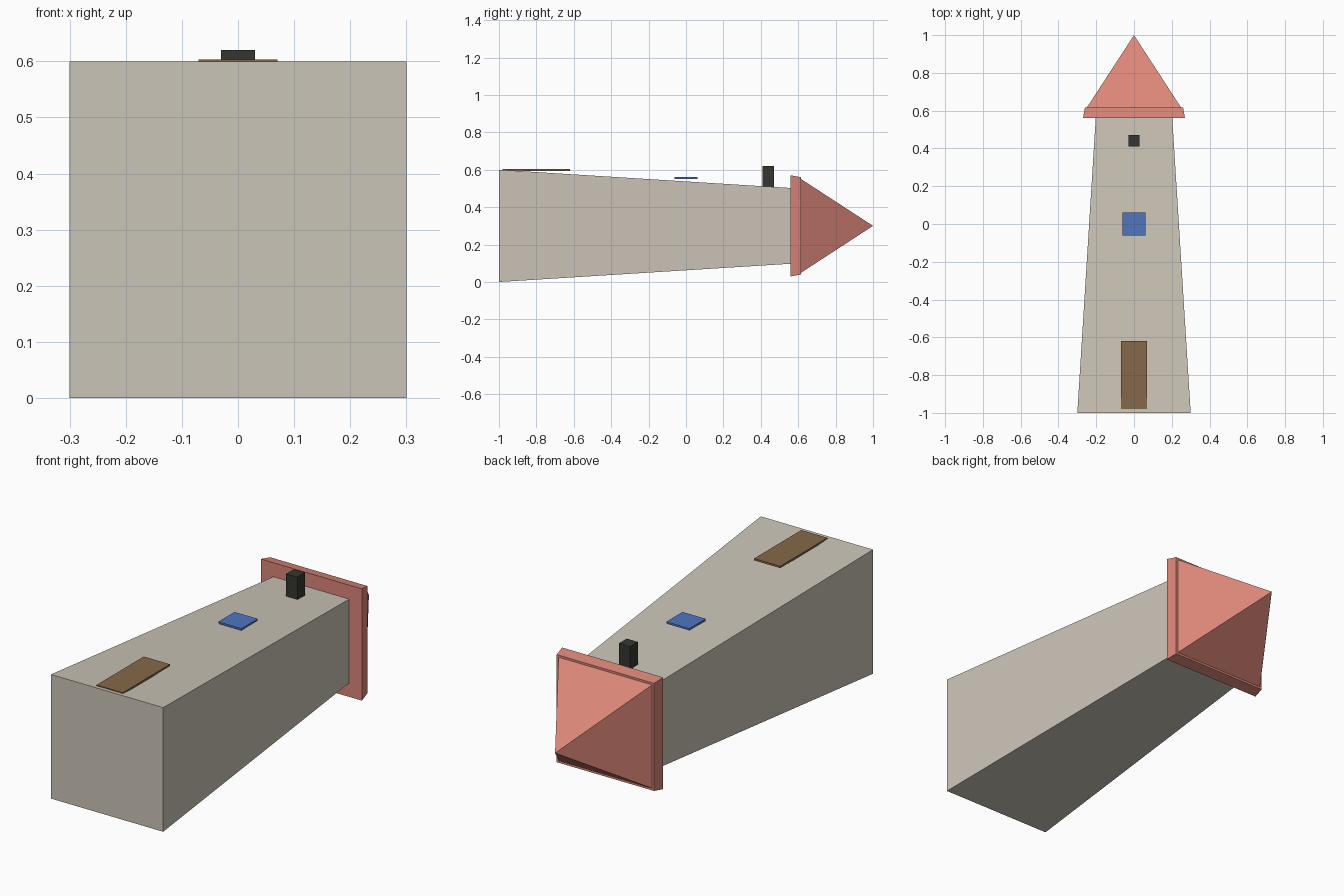
import bpy, bmesh

cube = bpy.data.objects.get("Cube")
if cube:
    bpy.data.objects.remove(cube, do_unlink=True)


def material(name, rgb):
    mat = bpy.data.materials.new(name)
    mat.use_nodes = True
    colour = (*rgb, 1)
    mat.diffuse_color = colour
    mat.node_tree.nodes["Principled BSDF"].inputs["Base Color"].default_value = colour
    return mat


def make_object(name, bm, mat):
    bmesh.ops.recalc_face_normals(bm, faces=bm.faces)
    mesh = bpy.data.meshes.new(name)
    bm.to_mesh(mesh)
    bm.free()
    mesh.materials.append(mat)
    obj = bpy.data.objects.new(name, mesh)
    bpy.context.collection.objects.link(obj)
    return obj


AXIS_Z = 0.3  # height of the tower's lying centre line


def square_loft(name, sections, mat, apex=None):
    """Square sections (y, half width) along the axis, closed by a cap or a point."""
    bm = bmesh.new()
    corners = ((-1, -1), (1, -1), (1, 1), (-1, 1))
    rings = [[bm.verts.new((i * h, y, AXIS_Z + k * h)) for i, k in corners]
             for y, h in sections]
    bm.faces.new(rings[0])
    for a, b in zip(rings, rings[1:]):
        for i in range(4):
            j = (i + 1) % 4
            bm.faces.new((a[i], a[j], b[j], b[i]))
    if apex is None:
        bm.faces.new(rings[-1])
    else:
        tip = bm.verts.new((0, apex, AXIS_Z))
        for i in range(4):
            bm.faces.new((rings[-1][i], rings[-1][(i + 1) % 4], tip))
    return make_object(name, bm, mat)


def box(name, low, high, mat):
    bm = bmesh.new()
    bmesh.ops.create_cube(bm, size=1)
    for v in bm.verts:
        v.co = [(a + b) / 2 + c * (b - a) for a, b, c in zip(low, high, v.co)]
    return make_object(name, bm, mat)


stone = material("warm stone", (0.60, 0.555, 0.475))
tile = material("red tile", (0.71, 0.24, 0.19))
wood = material("brown wood", (0.235, 0.14, 0.065))
glass = material("blue glass", (0.08, 0.18, 0.52))
iron = material("dark iron", (0.036, 0.036, 0.03))

# Tapered tower lying along y
square_loft("tower_body", [(-1, 0.3), (0.6, 0.2)], stone)

# Eaves and pointed roof
square_loft("roof_eaves", [(0.56, 0.27), (0.616, 0.26)], tile)
square_loft("roof", [(0.605, 0.257)], tile, apex=1)

# Door, window and chimney on the upper side
box("door", (-0.07, -0.98, 0.594), (0.07, -0.62, 0.603), wood)
box("window", (-0.062, -0.062, 0.551), (0.062, 0.062, 0.56), glass)
box("chimney", (-0.03, 0.41, 0.505), (0.03, 0.47, 0.62), iron)
